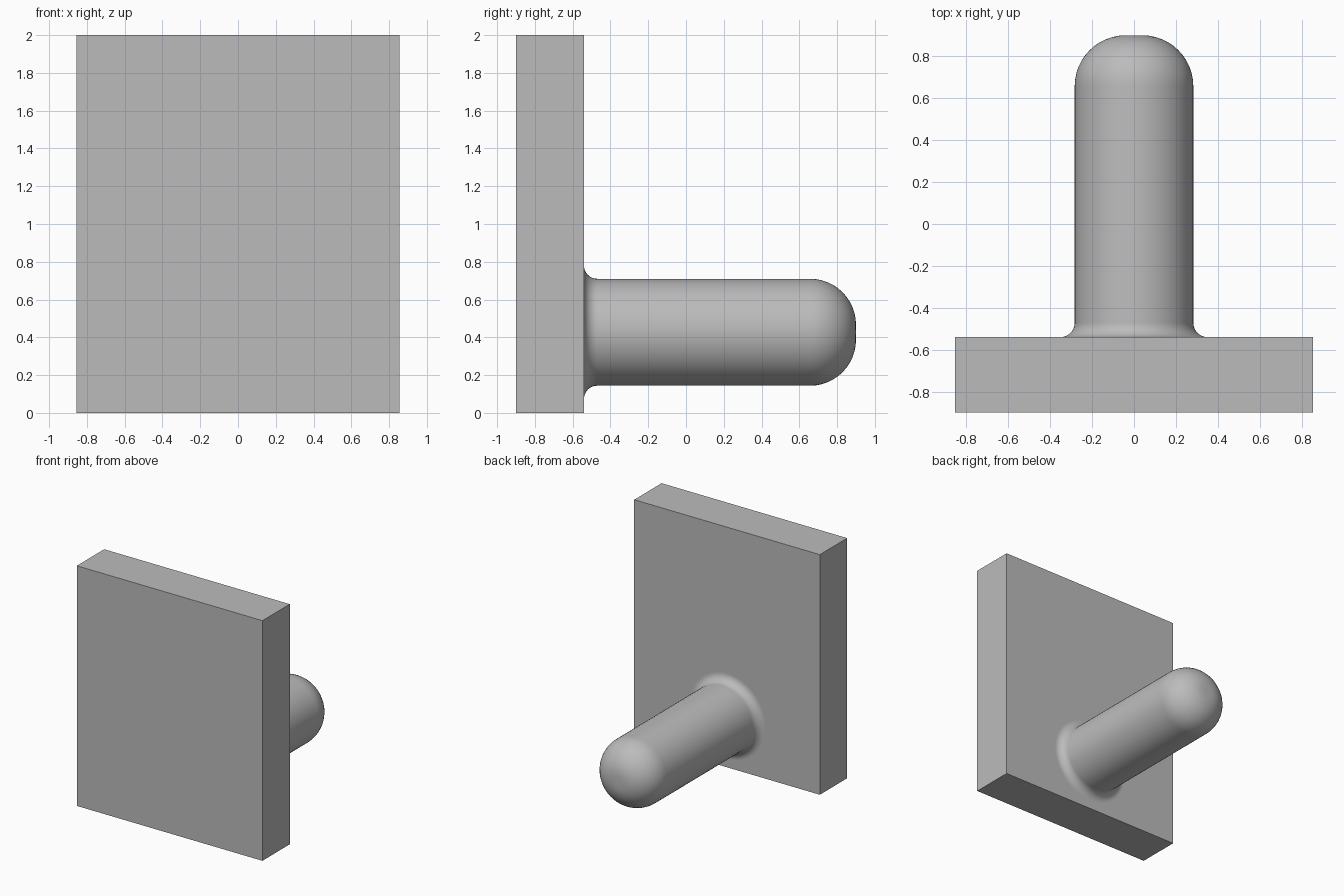
import bpy, bmesh
from math import sin, cos, pi, radians
from mathutils import Matrix, Vector

if "Cube" in bpy.data.objects:
    bpy.data.objects.remove(bpy.data.objects["Cube"])

grey = bpy.data.materials.new("mid_grey")
grey.use_nodes = True
colour = (0.5, 0.5, 0.5, 1)
grey.diffuse_color = colour
grey.node_tree.nodes["Principled BSDF"].inputs["Base Color"].default_value = colour


def finish(name, bm):
    bmesh.ops.recalc_face_normals(bm, faces=bm.faces)
    mesh = bpy.data.meshes.new(name)
    bm.to_mesh(mesh)
    bm.free()
    obj = bpy.data.objects.new(name, mesh)
    obj.data.materials.append(grey)
    bpy.context.collection.objects.link(obj)
    return obj


# Flat backing plate
WIDTH, HEIGHT, FRONT, BACK = 1.71, 2.0, -0.9, -0.54
bm = bmesh.new()
bmesh.ops.create_cube(bm, size=1)
bmesh.ops.scale(bm, vec=(WIDTH, BACK - FRONT, HEIGHT), verts=bm.verts)
bmesh.ops.translate(bm, vec=(0, (FRONT + BACK) / 2, HEIGHT / 2), verts=bm.verts)
finish("backing_plate", bm)

# Peg profile: flared fillet at the plate, straight shaft, rounded tip
RADIUS, FILLET, ROUND, TIP, AXIS_Z = 0.283, 0.07, 0.243, 0.9, 0.427
STEPS, SIDES = 12, 64
profile = []
for i in range(STEPS + 1):
    a = pi / 2 * i / STEPS
    profile.append((RADIUS + FILLET * (1 - sin(a)), BACK + FILLET * (1 - cos(a))))
for i in range(STEPS + 1):
    a = pi / 2 * i / STEPS
    profile.append((RADIUS - ROUND * (1 - cos(a)), TIP - ROUND * (1 - sin(a))))

# Spin the profile around the peg's axis
bm = bmesh.new()
verts = [bm.verts.new((r, y, AXIS_Z)) for r, y in profile]
edges = [bm.edges.new(pair) for pair in zip(verts, verts[1:])]
bmesh.ops.spin(bm, geom=verts + edges, cent=(0, 0, AXIS_Z), axis=(0, 1, 0),
               angle=2 * pi, steps=SIDES, use_merge=True)
bmesh.ops.remove_doubles(bm, verts=bm.verts, dist=0.0001)
bmesh.ops.holes_fill(bm, edges=[e for e in bm.edges if e.is_boundary], sides=0)
peg = finish("peg", bm)

bpy.ops.object.select_all(action="DESELECT")
peg.select_set(True)
bpy.context.view_layer.objects.active = peg
bpy.ops.object.shade_smooth_by_angle(angle=radians(30))
